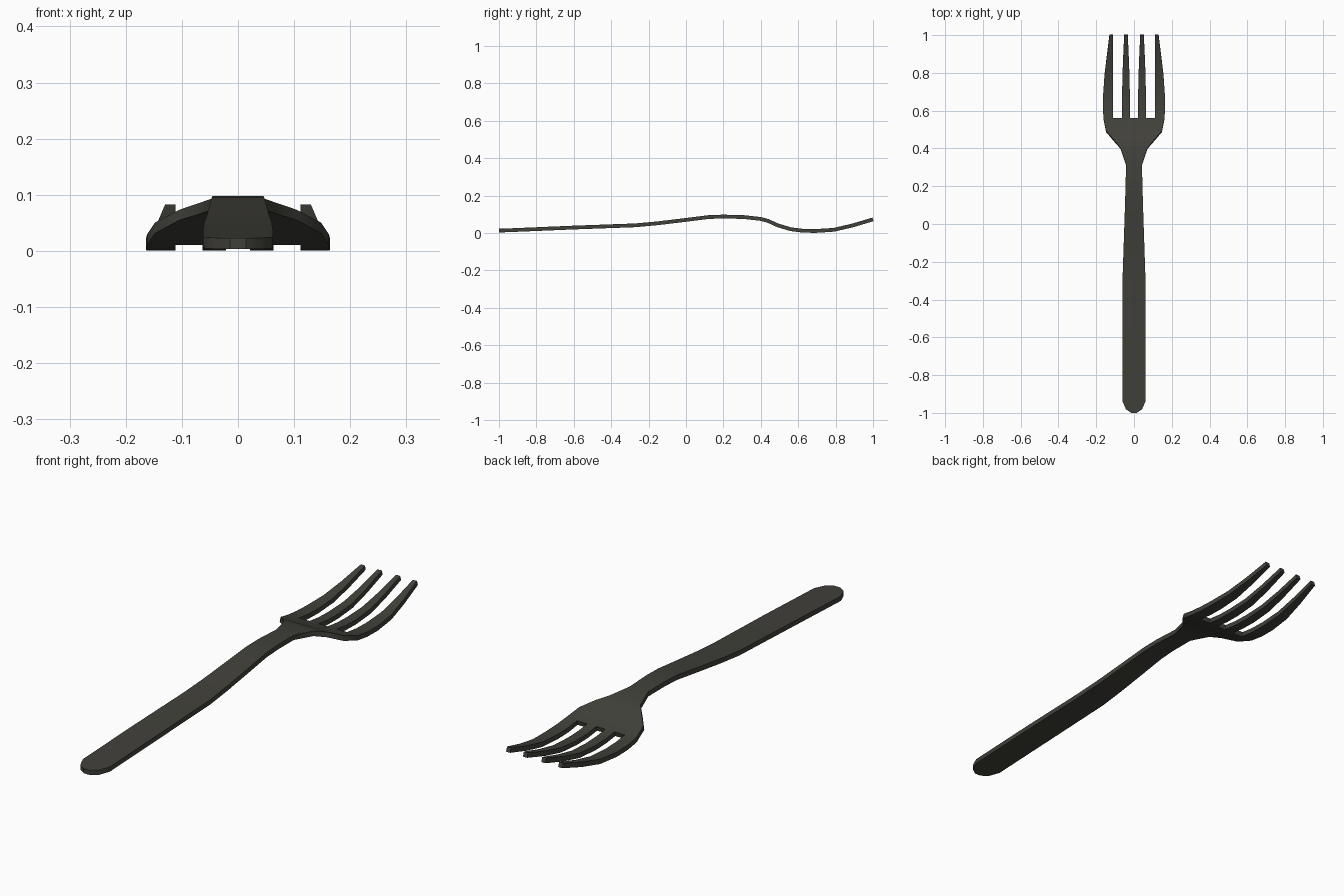
import bpy, bmesh

if "Cube" in bpy.data.objects:
    bpy.data.objects.remove(bpy.data.objects["Cube"])

# One flat colour for the whole utensil
mat = bpy.data.materials.new("dark_grey_metal")
mat.diffuse_color = (0.053, 0.052, 0.043, 1)
mat.use_nodes = True
mat.node_tree.nodes["Principled BSDF"].inputs["Base Color"].default_value = mat.diffuse_color

# Handle, neck and bowl rows: (y, centre height, half width)
body = [(-1.0, 0.013, 0.014), (-0.98, 0.0135, 0.043), (-0.935, 0.015, 0.062),
        (-0.6, 0.029, 0.062), (-0.27, 0.041, 0.060), (-0.15, 0.052, 0.056),
        (0.0, 0.070, 0.051), (0.12, 0.085, 0.047), (0.2, 0.088, 0.045),
        (0.31, 0.085, 0.042), (0.40, 0.075, 0.071), (0.44, 0.064, 0.105),
        (0.49, 0.041, 0.148), (0.56, 0.020, 0.162)]
# Tine rows: (y, height, outer edge, inner tine's outer and inner edge)
tines = [(0.62, 0.0125, 0.164, 0.063, 0.021), (0.69, 0.0105, 0.163, 0.063, 0.022),
         (0.79, 0.017, 0.156, 0.061, 0.024), (0.89, 0.040, 0.144, 0.057, 0.028),
         (1.0, 0.073, 0.130, 0.052, 0.033)]
SLOT = 0.111                                  # straight inner edge of outer tines
ROOT = (0.162, SLOT, 0.063, 0.021)            # tine edges where the slots start


def row(bm, y, z, edges):
    """A line of eight mirrored points across the fork."""
    xs = [-e for e in edges] + list(reversed(edges))
    return [bm.verts.new((x, y, z)) for x in xs]


bm = bmesh.new()
rows = [row(bm, y, z, [e * w / ROOT[0] for e in ROOT]) for y, z, w in body]
rows += [row(bm, y, z, (o, SLOT, a, b)) for y, z, o, a, b in tines]
for i in range(len(rows) - 1):
    for c in range(7):
        if i >= len(body) - 1 and c % 2:      # leave the slots open
            continue
        p, q = rows[i], rows[i + 1]
        bm.faces.new((p[c], p[c + 1], q[c + 1], q[c]))
for v in [v for v in bm.verts if not v.link_faces]:
    bm.verts.remove(v)

mesh = bpy.data.meshes.new("fork")
bm.to_mesh(mesh)
bm.free()
mesh.materials.append(mat)
fork = bpy.data.objects.new("fork", mesh)
bpy.context.collection.objects.link(fork)

# Sheet thickness
solid = fork.modifiers.new("thickness", 'SOLIDIFY')
solid.thickness = 0.02
solid.offset = 0

# Gentle smooth shading along the bends, crisp rims
bpy.context.view_layer.objects.active = fork
fork.select_set(True)
bpy.ops.object.modifier_apply(modifier="thickness")
bpy.ops.object.shade_smooth_by_angle(angle=0.6)
